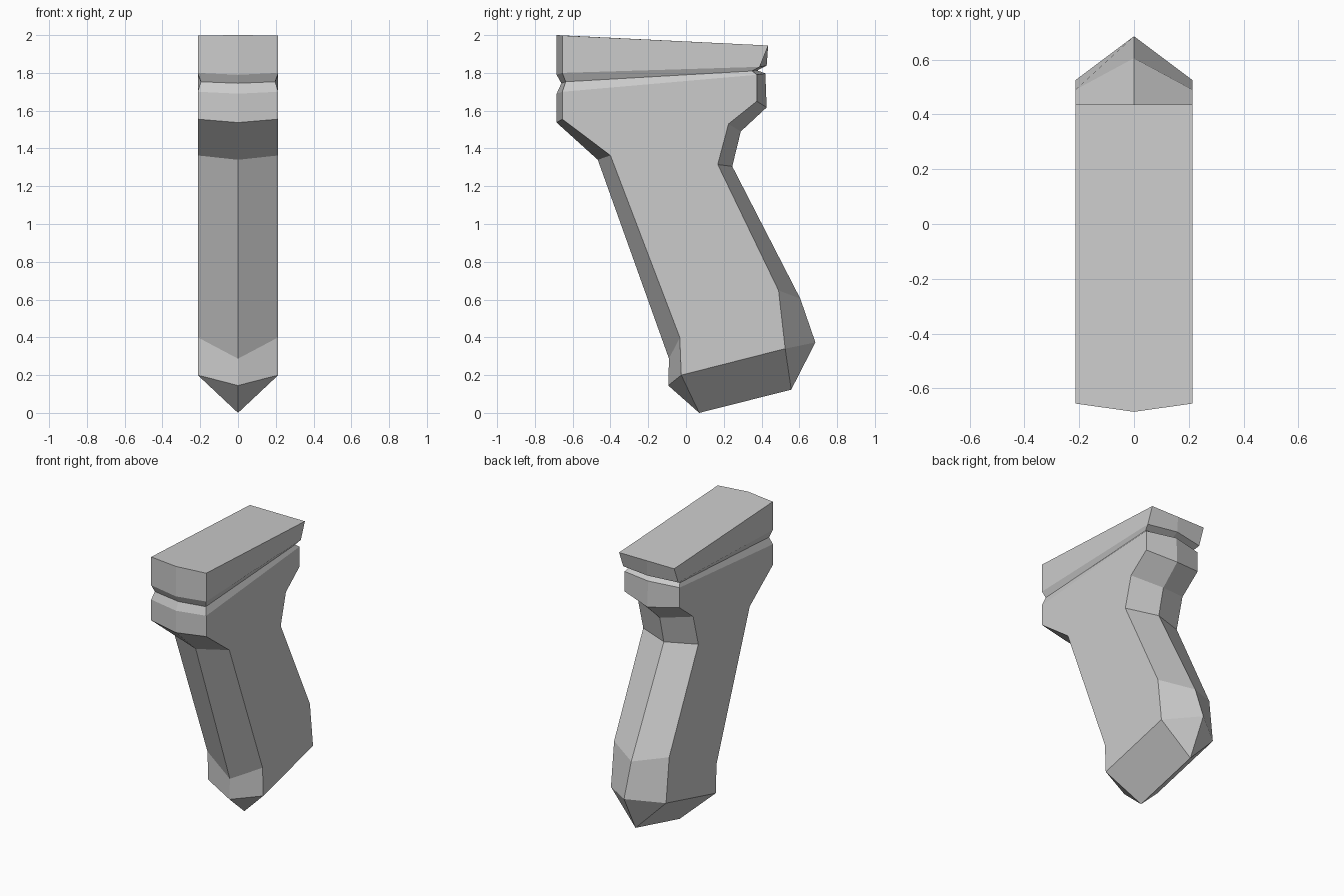
import bpy
import bmesh

cube = bpy.data.objects.get("Cube")
if cube:
    bpy.data.objects.remove(cube, do_unlink=True)

HALF = 0.213      # half width of the grip
INSET = 0.197     # half width at the bottom of the groove

# Each row: ridge (y, z), side edge (y, z), half width; from top to bottom
FRONT = [
    ((-0.685, 2.0), (-0.655, 1.998), HALF),
    ((-0.685, 1.79), (-0.655, 1.80), HALF),
    ((-0.66, 1.745), (-0.637, 1.753), INSET),
    ((-0.685, 1.69), (-0.655, 1.70), HALF),
    ((-0.685, 1.537), (-0.655, 1.555), HALF),
    ((-0.467, 1.34), (-0.40, 1.363), HALF),
    ((-0.09, 0.287), (-0.033, 0.40), HALF),
    ((-0.094, 0.145), (-0.025, 0.20), HALF),
]
BACK = [
    ((0.435, 1.945), (0.435, 1.945), HALF),
    ((0.427, 1.838), (0.39, 1.832), HALF),
    ((0.378, 1.813), (0.35, 1.81), INSET),
    ((0.42, 1.797), (0.375, 1.79), HALF),
    ((0.427, 1.617), (0.375, 1.65), HALF),
    ((0.29, 1.49), (0.225, 1.53), HALF),
    ((0.245, 1.305), (0.168, 1.315), HALF),
    ((0.605, 0.605), (0.49, 0.648), HALF),
    ((0.685, 0.373), (0.525, 0.34), HALF),
]
KEEL = [(0.07, 0.0), (0.557, 0.123)]   # bottom ridge

bm = bmesh.new()


def chain(rows):
    """Make right, ridge and left vertices for every row and skin them."""
    made = [(bm.verts.new((-w, *side)), bm.verts.new((0, *ridge)),
             bm.verts.new((w, *side))) for ridge, side, w in rows]
    for a, b in zip(made, made[1:]):
        for k in (0, 1):
            bm.faces.new((a[k], a[k + 1], b[k + 1], b[k]))
    return made


front = chain(FRONT)
back = chain(BACK)
keel = [bm.verts.new((0, *p)) for p in KEEL]

# Top plate
bm.faces.new(front[0] + back[0][::-1])

for s in (0, 2):
    # Upper slab and the two slopes of the groove
    for i in range(3):
        bm.faces.new((front[i][s], front[i + 1][s], back[i + 1][s], back[i][s]))
    # Flat side of the handle
    bm.faces.new([r[s] for r in front[3:]] + [r[s] for r in reversed(back[3:])])
    # Pointed butt
    f, b = front[-1], back[-1]
    bm.faces.new((f[s], keel[0], keel[1], b[s]))
    bm.faces.new((f[s], f[1], keel[0]))
    bm.faces.new((b[s], keel[1], b[1]))

bmesh.ops.recalc_face_normals(bm, faces=bm.faces)
mesh = bpy.data.meshes.new("grip")
bm.to_mesh(mesh)
bm.free()

# Single grey material
grey = bpy.data.materials.new("light grey")
grey.use_nodes = True
color = (0.6, 0.6, 0.6, 1)
grey.diffuse_color = color
grey.node_tree.nodes["Principled BSDF"].inputs["Base Color"].default_value = color
mesh.materials.append(grey)

grip = bpy.data.objects.new("grip", mesh)
bpy.context.collection.objects.link(grip)
